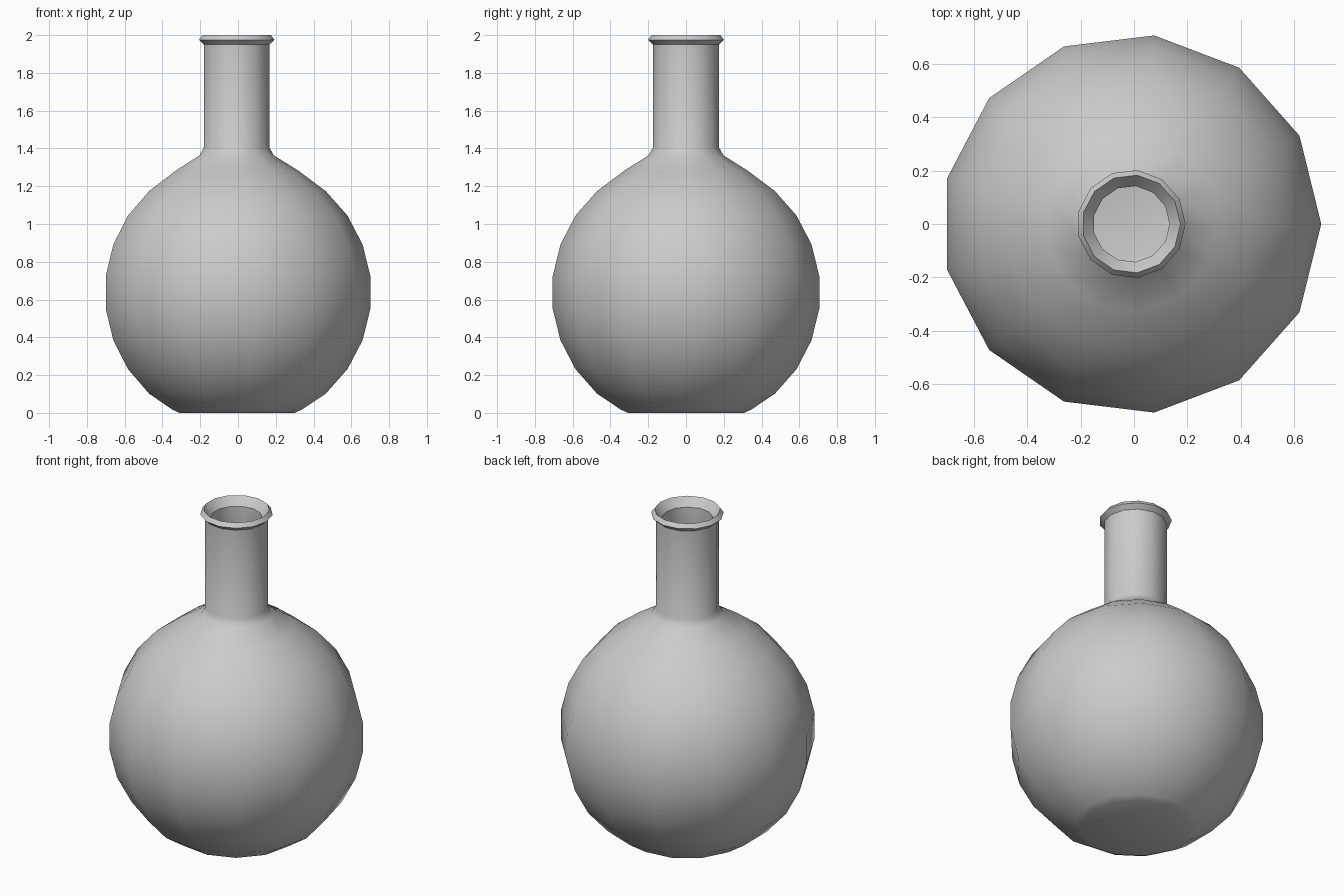
import bpy, bmesh
from math import radians, sin, cos, tau

if "Cube" in bpy.data.objects:
    bpy.data.objects.remove(bpy.data.objects["Cube"])

SIDES = 13
CENTRE_X = -0.01   # odd side count: offset centres the bounding box
BALL_Z = 0.638
WALL = 0.033


def ball_arc(radius):
    """Profile points of the round body, bottom to top."""
    step = tau / 26
    return [(radius * cos(step * (i + 0.5)), BALL_Z + radius * sin(step * (i + 0.5)))
            for i in range(-4, 4)]


# outer surface: flat base, round body, shoulder, neck
outer = [(0.0, 0.0), (0.31, 0.0), (0.349, 0.018)] + ball_arc(0.716)
outer += [(0.327, 1.284), (0.2, 1.363), (0.176, 1.405), (0.176, 1.95)]
# flared lip
lip = [(0.203, 1.975), (0.184, 2.0)]
# inner surface: neck bore, hollow body, floor
inner = [(0.143, 1.95), (0.143, 1.39), (0.18, 1.336), (0.312, 1.255)]
inner += ball_arc(0.716 - WALL)[::-1]
inner += [(0.333, 0.048), (0.30, WALL), (0.0, WALL)]

# lathe the profile into the flask
bm = bmesh.new()
verts = [bm.verts.new((r, 0, z)) for r, z in outer + lip + inner]
edges = [bm.edges.new(pair) for pair in zip(verts, verts[1:])]
bmesh.ops.spin(bm, geom=verts + edges, cent=(0, 0, 0), axis=(0, 0, 1),
               angle=tau, steps=SIDES, use_duplicate=False)
bmesh.ops.remove_doubles(bm, verts=bm.verts[:], dist=0.0005)
bmesh.ops.recalc_face_normals(bm, faces=bm.faces[:])
bmesh.ops.translate(bm, verts=bm.verts[:], vec=(CENTRE_X, 0, 0))

mesh = bpy.data.meshes.new("round_flask")
bm.to_mesh(mesh)
bm.free()
flask = bpy.data.objects.new("round_flask", mesh)
bpy.context.collection.objects.link(flask)

# smooth body, crisp lip
bpy.context.view_layer.objects.active = flask
flask.select_set(True)
bpy.ops.object.shade_smooth_by_angle(angle=radians(35))
